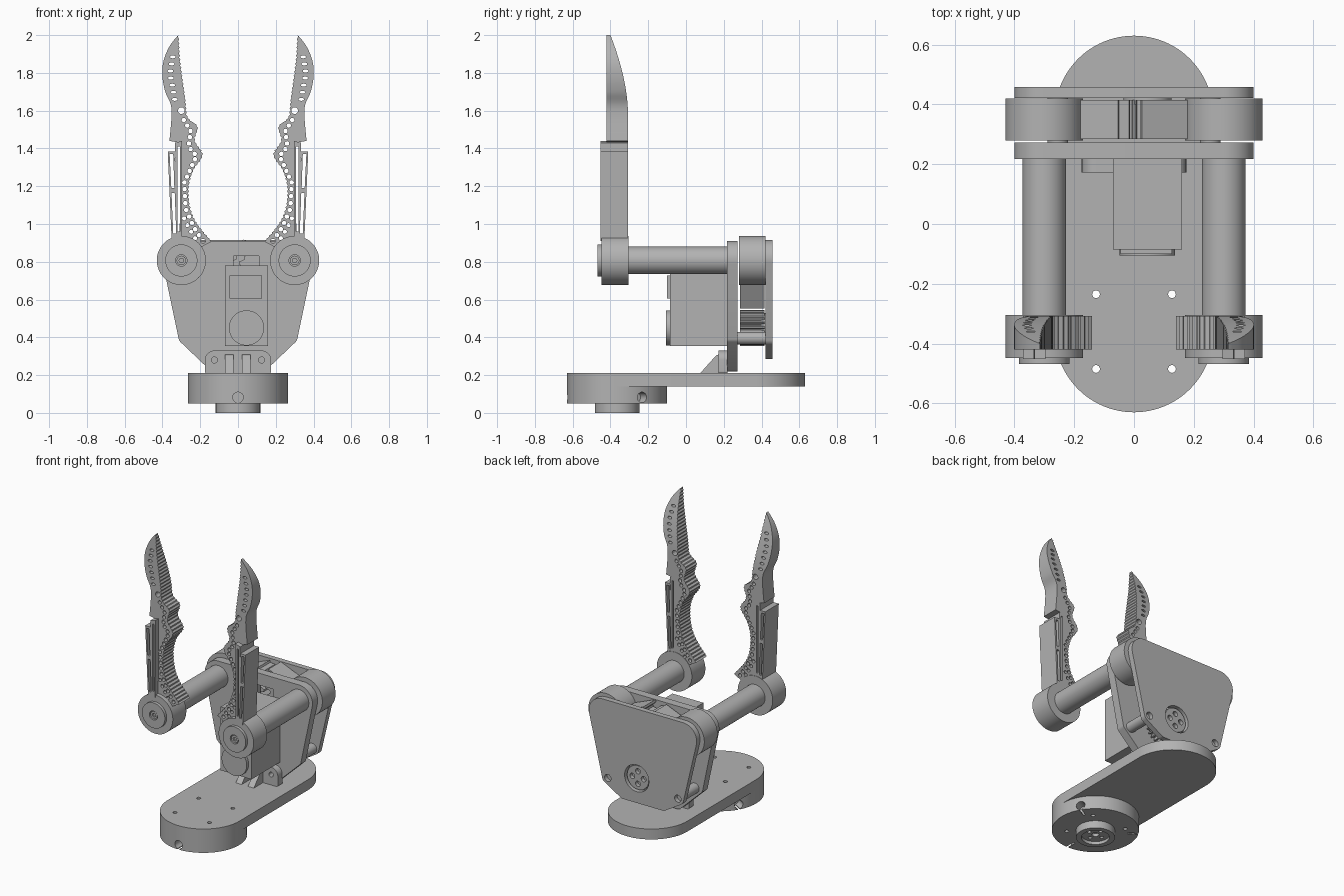
import bpy, bmesh, math
from mathutils import Vector
from mathutils.geometry import convex_hull_2d

if "Cube" in bpy.data.objects:
    bpy.data.objects.remove(bpy.data.objects["Cube"])

grey = bpy.data.materials.new("plain grey")
grey.use_nodes = True
colour = (0.45, 0.45, 0.45, 1)
grey.diffuse_color = colour
grey.node_tree.nodes["Principled BSDF"].inputs["Base Color"].default_value = colour


# ---------- helpers ----------
def place(p, d, axis):
    """Put a profile point at depth d along the given axis."""
    return {"x": (d, p[0], p[1]), "y": (p[0], d, p[1]), "z": (p[0], p[1], d)}[axis]


def solid(name, profiles, axis, lo, hi):
    """Extrude one or several closed profiles along an axis."""
    bm = bmesh.new()
    for pts in profiles:
        a = [bm.verts.new(place(p, lo, axis)) for p in pts]
        b = [bm.verts.new(place(p, hi, axis)) for p in pts]
        bm.faces.new(a)
        bm.faces.new(b[::-1])
        for i in range(len(a)):
            j = (i + 1) % len(a)
            bm.faces.new((a[j], a[i], b[i], b[j]))
    bmesh.ops.recalc_face_normals(bm, faces=bm.faces)
    mesh = bpy.data.meshes.new(name)
    bm.to_mesh(mesh)
    bm.free()
    mesh.materials.append(grey)
    ob = bpy.data.objects.new(name, mesh)
    bpy.context.collection.objects.link(ob)
    return ob


def boolean(ob, cutter):
    """Subtract the cutter, with the first solver that gives a sound result."""
    cutter.hide_render = True
    m = ob.modifiers.new("cut", "BOOLEAN")
    m.operation, m.object = "DIFFERENCE", cutter
    result = ob.data
    for solver in ("EXACT", "MANIFOLD", "FLOAT"):
        m.solver = solver
        bpy.context.view_layer.update()
        graph = bpy.context.evaluated_depsgraph_get()
        mesh = bpy.data.meshes.new_from_object(ob.evaluated_get(graph))
        if len(mesh.polygons) > len(ob.data.polygons):
            result = mesh
            break
    ob.modifiers.clear()
    ob.data = result
    bpy.data.objects.remove(cutter)


def cut(ob, profiles, axis, lo, hi):
    boolean(ob, solid("cutter", profiles, axis, lo, hi))


def circle(x, y, r, n=48, stretch=1.0):
    return [(x + r * stretch * math.cos(math.tau * i / n), y + r * math.sin(math.tau * i / n))
            for i in range(n)]


def ring(x, y, spread, r):
    """Four round holes spread about a centre."""
    return [circle(x + dx * spread, y + dy * spread, r, 18)
            for dx, dy in ((1, 0), (0, 1), (-1, 0), (0, -1))]


def rect(x0, x1, y0, y1):
    return [(x0, y0), (x1, y0), (x1, y1), (x0, y1)]


def hull(*discs):
    """Outline of a band stretched round several discs."""
    pts = [Vector(p) for d in discs for p in circle(*d)]
    return [tuple(pts[i]) for i in convex_hull_2d(pts)]


def both(*discs):
    return [(s * x, y, r) for x, y, r in discs for s in (-1, 1)]


def smooth_path(pts, steps):
    """Catmull-Rom curve through the points."""
    v = [Vector(p) for p in pts]
    v = [v[0]] + v + [v[-1]]
    out = []
    for a, b, c, d in zip(v, v[1:], v[2:], v[3:]):
        for k in range(steps):
            t = k / steps
            out.append(b + (c - a) * t / 2 + (a * 2 - b * 5 + c * 4 - d) * t * t / 2
                       + (b * 3 - a - c * 3 + d) * t ** 3 / 2)
    return out + [v[-1]]


def spaced(pts, n):
    """n evenly spaced points along a polyline."""
    v = [Vector(p) for p in pts]
    cum = [0]
    for a, b in zip(v, v[1:]):
        cum.append(cum[-1] + (b - a).length)
    out = []
    for k in range(n):
        d = cum[-1] * k / (n - 1)
        i = max(j for j in range(len(v) - 1) if cum[j] <= d + 1e-9)
        out.append(v[i].lerp(v[i + 1], (d - cum[i]) / (cum[i + 1] - cum[i])))
    return out


def gear(x, y, r, teeth, depth):
    n = teeth * 4
    return [(x + (r - depth * (i % 4 > 1)) * math.cos(math.tau * i / n),
             y + (r - depth * (i % 4 > 1)) * math.sin(math.tau * i / n)) for i in range(n)]


def thin_tip(ob):
    """Sweep the back of the blade forward towards its tip."""
    bm = bmesh.new()
    bm.from_mesh(ob.data)
    bmesh.ops.triangulate(bm, faces=[f for f in bm.faces if len(f.verts) > 4])
    for v in bm.verts:
        if v.co.y > -0.35 and v.co.z > 1.6:
            v.co.y -= 0.092 * ((v.co.z - 1.6) / 0.4) ** 1.7
    bm.to_mesh(ob.data)
    bm.free()


# ---------- base ----------
END = 0.365
mounts = [circle(x, y, 0.013, 16) for x in (-0.127, 0.127) for y in (-0.485, -0.235)]
slab = solid("base_slab", [hull((0, -END, 0.265, 96), (0, END, 0.265, 96))], "z", 0.14, 0.21)
cut(slab, mounts, "z", 0.1, 0.3)
collar = solid("base_collar", [circle(0, -END, 0.265, 96)], "z", 0.05, 0.14)
cut(collar, mounts, "z", 0, 0.2)
keyhole = [(0.006, 0.02)] + [(0.028 * math.sin(t), 0.082 - 0.028 * math.cos(t))
           for t in (math.radians(15 + 15 * i) for i in range(23))] + [(-0.006, 0.02)]
for k in range(3):                       # radial clamp holes with a slit below
    drill = solid("cutter", [keyhole], "x", 0.2, 0.3)
    drill.rotation_euler.z = math.radians(-90 + 120 * k)
    drill.location.y = -END
    boolean(collar, drill)
boss = solid("turntable_boss", [circle(0, -END, 0.118, 64)], "z", 0, 0.05)
cut(boss, [circle(0, -END, 0.085)], "z", -0.1, 0.02)
cut(boss, [circle(0, -END, 0.022, 24)] + ring(0, -END, 0.05, 0.012), "z", -0.1, 0.04)

# ---------- foot bracket ----------
foot = solid("foot_bracket", [hull(*both((0.125, 0.28, 0.05), (0.165, 0.22, 0.01)))], "y", 0.172, 0.22)
cut(foot, [circle(s * 0.125, 0.28, 0.016, 24) for s in (-1, 1)], "y", 0.1, 0.3)
for name, x in (("right_gusset", -0.047), ("left_gusset", 0.043)):
    solid(name, [[(0.075, 0.21), (0.175, 0.21), (0.175, 0.31), (0.16, 0.305)]], "x", x - 0.022, x + 0.022)

# ---------- gearbox plates ----------
SX, SZ, PX, PZ = 0.045, 0.45, 0.30, 0.807    # servo shaft and finger pivot
front = solid("front_plate", [hull(*both((PX, 0.81, 0.10), (0.28, 0.40, 0.035), (0.13, 0.25, 0.03)))],
              "y", 0.218, 0.273)
cut(front, [rect(-0.025, 0.11, 0.70, 0.83)], "y", 0.1, 0.4)
rear = solid("rear_plate", [hull(*both((PX, 0.815, 0.10), (0.262, 0.395, 0.04), (0.15, 0.31, 0.025)))],
             "y", 0.422, 0.458)
cut(rear, [circle(SX, SZ, 0.09)] + [circle(s * 0.26, 0.395, 0.024, 24) for s in (-1, 1)], "y", 0.4, 0.5)
horn = solid("servo_horn", [circle(SX, SZ, 0.08)], "y", 0.40, 0.445)
cut(horn, ring(SX, SZ, 0.042, 0.018), "y", 0.42, 0.5)
solid("servo_gear", [gear(SX, SZ, 0.095, 20, 0.018)], "y", 0.285, 0.415)

# ---------- servo ----------
solid("servo_body", [rect(-0.07, 0.16, 0.355, 0.78)], "y", -0.085, 0.218)
solid("servo_label_block", [rect(-0.045, 0.127, 0.605, 0.727)], "y", -0.1, -0.08)
solid("servo_rear_cap", [circle(SX, SZ, 0.093)], "y", -0.105, -0.08)

# ---------- finger outline, for the side at +x ----------
inner = smooth_path([(0.315, 2.0), (0.308, 1.87), (0.28, 1.66), (0.268, 1.565), (0.215, 1.515),
                     (0.23, 1.44), (0.188, 1.365), (0.24, 1.28), (0.263, 1.183), (0.252, 1.077),
                     (0.215, 0.997), (0.14, 0.907)], 8)
inner = [(p.x + (0.003 if i % 2 else -0.003) * (0 < i < 110), p.y)
         for i, p in enumerate(spaced(inner, 111))]
outer = smooth_path([(0.363, 1.44), (0.352, 1.61), (0.385, 1.70), (0.40, 1.78), (0.395, 1.86),
                     (0.363, 1.94), (0.316, 2.001)], 6)
blade_line = inner + [(0.19, 0.88), (0.24, 0.80), (0.31, 0.80), (0.305, 1.43)] + [tuple(p) for p in outer[:-1]]

hole_rows = [  # path, count, radius, stretch
    ([(0.345, 1.885), (0.36, 1.80), (0.335, 1.66)], 7, 0.008, 1.9),
    ([(0.30, 1.60), (0.301, 1.60)], 1, 0.018, 1),
    ([(0.287, 1.55), (0.25, 1.49), (0.262, 1.41), (0.22, 1.36), (0.284, 1.22)], 12, 0.012, 1),
    ([(0.283, 1.185), (0.277, 1.08), (0.235, 0.985), (0.185, 0.91)], 9, 0.012, 1),
    ([(0.285, 1.03), (0.264, 0.985), (0.227, 0.925)], 4, 0.011, 1),
]

for side, s in (("left", 1), ("right", -1)):
    flip = lambda pts: [(s * x, z) for x, z in pts]

    # shaft and gear sector between the plates
    solid(side + "_standoff", [circle(s * 0.255, 0.395, 0.034, 32)], "y", 0.27, 0.43)
    solid(side + "_gear_hub", [circle(s * PX, PZ, 0.13, 64)], "y", 0.28, 0.42)
    sector = [(PX, PZ)]
    for i in range(29):
        a = math.radians(158 + i * 82 / 28)
        r = 0.295 if (i // 2 + (s > 0)) % 2 else 0.265
        sector.append((PX + r * math.cos(a), PZ + r * math.sin(a)))
    solid(side + "_gear_sector", [flip(sector)], "y", 0.285, 0.415)
    solid(side + "_shaft_tube", [circle(s * PX, PZ, 0.073, 64)], "y", -0.31, 0.22)

    # finger hub with cap and screw
    solid(side + "_finger_hub", [circle(s * PX, PZ, 0.13, 64)], "y", -0.448, -0.305)
    cap = solid(side + "_hub_cap", [circle(s * PX, PZ, 0.085, 64)], "y", -0.468, -0.445)
    cut(cap, [circle(s * PX, PZ, 0.03, 32)], "y", -0.5, -0.452)
    screw = solid(side + "_hub_screw", [circle(s * PX, PZ, 0.025, 24)], "y", -0.463, -0.44)
    cut(screw, [circle(s * PX, PZ, 0.013, 6)], "y", -0.5, -0.452)

    # perforated blade with a ridged inner edge
    blade = solid(side + "_finger_blade", [flip(blade_line)], "y", -0.42, -0.308)
    cut(blade, [circle(s * p[0], p[1], r, 12, k) for path, n, r, k in hole_rows
                for p in (spaced(path, n) if n > 1 else path[:1])], "y", -0.5, -0.2)
    thin_tip(blade)

    # slotted stiffeners on the outer side
    rib = solid(side + "_inner_stiffener", [flip([(0.296, 1.44), (0.333, 1.43), (0.328, 0.92), (0.298, 0.92)])],
                "y", -0.452, -0.308)
    cut(rib, [flip(rect(0.308, 0.319, 0.96, 1.41))], "y", -0.5, -0.2)
    frame = solid(side + "_outer_stiffener", [flip([(0.334, 1.385), (0.372, 1.385), (0.351, 0.91), (0.318, 0.92)])],
                  "y", -0.452, -0.308)
    cut(frame, [flip([(0.343, 1.37), (0.362, 1.37), (0.353, 1.19), (0.337, 1.19)]),
                flip([(0.335, 1.165), (0.352, 1.165), (0.343, 0.95), (0.327, 0.95)])], "y", -0.5, -0.2)

# ---------- shading ----------
bpy.ops.object.select_all(action="DESELECT")
for ob in bpy.context.scene.objects:
    if ob.type == "MESH":
        ob.select_set(True)
        bpy.context.view_layer.objects.active = ob
bpy.ops.object.shade_smooth_by_angle(angle=math.radians(25))
